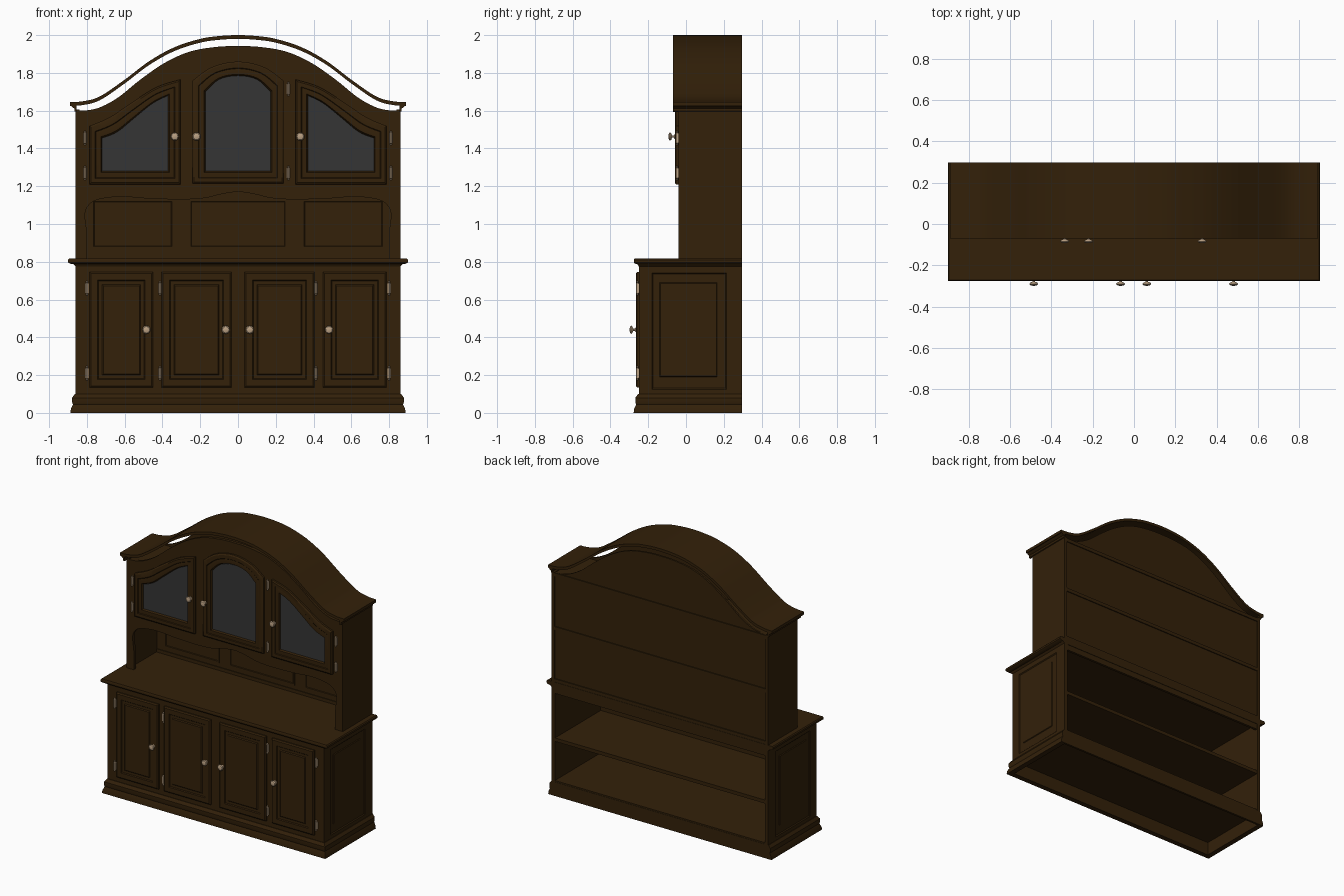
import bpy, bmesh, math

if "Cube" in bpy.data.objects:
    bpy.data.objects.remove(bpy.data.objects["Cube"])

def material(name, rgb):
    m = bpy.data.materials.new(name)
    m.diffuse_color = (*rgb, 1)
    m.use_nodes = True
    m.node_tree.nodes["Principled BSDF"].inputs["Base Color"].default_value = m.diffuse_color
    return m

WOOD = material("dark_wood", (0.033, 0.0148, 0.0028))
GLASS = material("dark_glass", (0.036, 0.036, 0.036))
METAL = material("aged_brass", (0.5, 0.36, 0.23))
BACK = 0.297

# ---------- helpers ----------
def loft(name, rings, mat=WOOD, caps=True, cyclic=False):
    """Skin a list of equal-length 3D loops."""
    bm = bmesh.new()
    vs = [[bm.verts.new(p) for p in r] for r in rings]
    pairs = list(zip(vs, vs[1:]))
    if cyclic:
        pairs.append((vs[-1], vs[0]))
    for a, b in pairs:
        n = len(a)
        for i in range(n):
            j = (i + 1) % n
            bm.faces.new((a[i], a[j], b[j], b[i]))
    if caps and not cyclic:
        bm.faces.new(vs[0])
        bm.faces.new(vs[-1])
    bmesh.ops.recalc_face_normals(bm, faces=bm.faces)
    me = bpy.data.meshes.new(name)
    bm.to_mesh(me)
    bm.free()
    me.materials.append(mat)
    ob = bpy.data.objects.new(name, me)
    bpy.context.collection.objects.link(ob)
    return ob

def xz(pts, y, s=1):
    return [(s * x, y, z) for x, z in pts]

def prism(name, pts, y0, y1, mat=WOOD, s=1):
    return loft(name, [xz(pts, y0, s), xz(pts, y1, s)], mat)

def rect(a0, a1, b0, b1, d=0):
    return [(a0 + d, b0 + d), (a1 - d, b0 + d), (a1 - d, b1 - d), (a0 + d, b1 - d)]

def box(name, x0, x1, y0, y1, z0, z1, mat=WOOD):
    return prism(name, rect(x0, x1, z0, z1), y0, y1, mat)

def curve(p, n=5):
    """Smooth polyline through the given points."""
    q = [p[0]] + list(p) + [p[-1]]
    out = []
    for i in range(1, len(q) - 2):
        a, b, c, d = q[i - 1:i + 3]
        for k in range(n):
            t = k / n
            out.append(tuple(0.5 * (2 * b[m] + (c[m] - a[m]) * t
                       + (2 * a[m] - 5 * b[m] + 4 * c[m] - d[m]) * t * t
                       + (3 * b[m] - a[m] - 3 * c[m] + d[m]) * t ** 3) for m in (0, 1)))
    return out + [p[-1]]

def mirrored(p):
    """Extend a left-half list ending at x = 0 to the right half."""
    return list(p) + [(-x, z) for x, z in reversed(p[:-1])]

def lerp(a, b, t):
    return [(p[0] + (q[0] - p[0]) * t, p[1] + (q[1] - p[1]) * t) for p, q in zip(a, b)]

# ---------- base cabinet ----------
def moulding_ring(o, z, yo, back=BACK):
    x, y = 0.86 + o, -0.25 - yo
    return [(-x, y, z), (x, y, z), (x, back, z), (-x, back, z)]

plinth = [moulding_ring(o, z, o) for o, z in
          ((0.027, 0), (0.025, 0.02), (0.014, 0.045), (0.018, 0.055), (0.018, 0.08), (0.004, 0.1))]
plinth += [moulding_ring(-0.01, z, -0.01, BACK - 0.015) for z in (0.1, 0)]
loft("plinth", plinth, cyclic=True)

loft("countertop", [moulding_ring(o, z, o * 0.65) for o, z in
     ((0, 0.775), (0.012, 0.787), (0.03, 0.79), (0.04, 0.797), (0.04, 0.81), (0.034, 0.817))])

box("base_front_frame", -0.855, 0.855, -0.25, -0.225, 0.095, 0.785)
box("base_floor", -0.845, 0.845, -0.23, BACK - 0.002, 0.09, 0.11)
box("base_shelf", -0.845, 0.845, -0.23, BACK - 0.004, 0.39, 0.415)
box("base_back_rail", -0.845, 0.845, BACK - 0.02, BACK - 0.003, 0.735, 0.785)

# panelled sides
for s, side in ((1, "right"), (-1, "left")):
    outer, field, raised = rect(-0.25, BACK, 0.095, 0.785), rect(-0.18, 0.215, 0.125, 0.74), rect(-0.14, 0.165, 0.19, 0.69)
    steps = [(outer, 0, 0.835), (outer, 0, 0.86), (field, 0, 0.86), (field, 0.006, 0.854),
             (raised, 0, 0.854), (raised, 0.004, 0.859)]
    loft("base_side_" + side, [[(s * x, y, z) for y, z in rect(r[0][0], r[1][0], r[0][1], r[2][1], d)]
                               for r, d, x in steps])

# four raised-panel doors
for i, (x0, x1) in enumerate(((-0.785, -0.45), (-0.405, -0.035), (0.035, 0.405), (0.45, 0.785))):
    steps = ((0, -0.25), (0, -0.259), (0.008, -0.266), (0.042, -0.266), (0.047, -0.26),
             (0.066, -0.26), (0.072, -0.266))
    loft("base_door_%d" % (i + 1), [xz(rect(x0, x1, 0.135, 0.745, d), y) for d, y in steps])

# ---------- hutch ----------
crown = mirrored([(-0.858, 1.6), (-0.79, 1.603), (-0.72, 1.622), (-0.63, 1.673), (-0.52, 1.762),
                  (-0.39, 1.852), (-0.257, 1.912), (-0.12, 1.937), (0, 1.942)])
crown_line = curve(crown)
opening = curve(mirrored([(-0.80, 0.815), (-0.80, 0.95), (-0.81, 1.05), (-0.79, 1.10), (-0.74, 1.13),
                          (-0.62, 1.145), (-0.48, 1.135), (-0.3, 1.13), (-0.18, 1.137), (-0.08, 1.16), (0, 1.17)]), 4)

# front frame with arched top and scalloped opening
prism("hutch_front_frame", [(-0.858, 0.815)] + crown_line + [(0.858, 0.815)] + opening[::-1], -0.04, -0.018)
# back panel with inner raised fields
prism("hutch_back_panel", [(-0.85, 0.815)] + crown_line + [(0.85, 0.815)], 0.275, 0.288)
for i, (x0, x1) in enumerate(((-0.775, -0.34), (-0.26, 0.26), (0.34, 0.775))):
    loft("back_field_%d" % (i + 1), [xz(rect(x0, x1, 0.87, 1.13, d), y) for d, y in
         ((0, 0.276), (0, 0.27), (0.01, 0.27), (0.014, 0.273))])
# shelves and bottom rail
for name, z0, z1 in (("hutch_floor", 1.19, 1.215), ("hutch_top_shelf", 1.575, 1.6), ("back_rail", 0.815, 0.84)):
    box(name, -0.845, 0.845, 0.27 if name == "back_rail" else -0.03, BACK - 0.002, z0, z1)
for s, side in ((1, "right"), (-1, "left")):
    x = sorted((s * 0.838, s * 0.86))
    box("hutch_side_" + side, x[0], x[1], -0.04, BACK, 0.815, 1.605)
    prism("cornice_" + side, [(0.855, 1.592), (0.866, 1.597), (0.866, 1.612), (0.874, 1.616),
                              (0.888, 1.63), (0.888, 1.64), (0.855, 1.635)], -0.068, BACK, s=s)

# bowed roof board floating over the arch
roof = curve(mirrored([(-0.89, 1.645), (-0.82, 1.65), (-0.73, 1.676), (-0.6, 1.764), (-0.47, 1.862),
                       (-0.336, 1.936), (-0.2, 1.98), (-0.1, 1.995), (0, 2.0)]))
prism("roof_board", roof + [(x, z - 0.02) for x, z in reversed(roof)], -0.07, BACK)

# ---------- glazed doors ----------
def glazed_door(name, outer, inner, s=1):
    steps = ((0, -0.035), (0, -0.053), (0.12, -0.059), (0.45, -0.059), (0.5, -0.055),
             (0.7, -0.057), (0.9, -0.056), (1, -0.04))
    loft(name, [xz(lerp(outer, inner, t), y, s) for t, y in steps], caps=False)
    prism(name + "_glass", inner, -0.038, -0.045, GLASS, s)

def door_outline(x0, x1, zb, top):
    return [(x0, zb), (x1, zb)] + curve(top)[::-1]

side_outer = door_outline(-0.785, -0.305, 1.21,
                          [(-0.785, 1.52), (-0.68, 1.565), (-0.56, 1.645), (-0.43, 1.725), (-0.305, 1.765)])
side_inner = door_outline(-0.72, -0.37, 1.28,
                          [(-0.72, 1.455), (-0.64, 1.487), (-0.55, 1.56), (-0.45, 1.64), (-0.37, 1.68)])
glazed_door("left_glazed_door", side_outer, side_inner)
glazed_door("right_glazed_door", side_outer, side_inner, -1)
glazed_door("middle_glazed_door",
            door_outline(-0.24, 0.24, 1.215, mirrored([(-0.24, 1.76), (-0.14, 1.83), (0, 1.86)])),
            door_outline(-0.172, 0.172, 1.28, mirrored([(-0.172, 1.70), (-0.1, 1.765), (0, 1.785)])))

# ---------- knobs and hinges ----------
def circle(r, n=12):
    return [(r * math.cos(2 * math.pi * i / n), r * math.sin(2 * math.pi * i / n)) for i in range(n)]

def knob(x, y, z):
    steps = ((0.012, 0), (0.012, 0.004), (0.006, 0.006), (0.006, 0.015), (0.017, 0.02),
             (0.022, 0.026), (0.017, 0.032), (0.006, 0.035))
    loft("knob", [[(x + a, y - d, z + b) for a, b in circle(r)] for r, d in steps], METAL)

def hinge(x, y, z):
    steps = ((0.003, -0.038), (0.006, -0.034), (0.003, -0.029), (0.007, -0.027), (0.007, 0.027),
             (0.003, 0.029), (0.006, 0.034), (0.003, 0.038))
    loft("hinge_barrel", [[(x + a, y + b, z + h) for a, b in circle(r, 8)] for r, h in steps], METAL)
    box("hinge_leaf", x - 0.009, x + 0.009, y, y + 0.008, z - 0.026, z + 0.026, METAL)

for x in (-0.335, -0.22, 0.33):
    knob(x, -0.058, 1.463)
for x in (-0.485, -0.065, 0.062, 0.482):
    knob(x, -0.264, 0.44)
for x, z in ((-0.81, 1.455), (-0.81, 1.27), (0.267, 1.715), (0.267, 1.27), (0.81, 1.455), (0.81, 1.27)):
    hinge(x, -0.047, z)
for x in (-0.80, -0.413, 0.413, 0.80):
    for z in (0.66, 0.21):
        hinge(x, -0.257, z)

# smooth curved parts, keep edges sharp
bpy.ops.object.select_all(action='SELECT')
bpy.context.view_layer.objects.active = bpy.data.objects["roof_board"]
bpy.ops.object.shade_smooth_by_angle(angle=math.radians(30))
